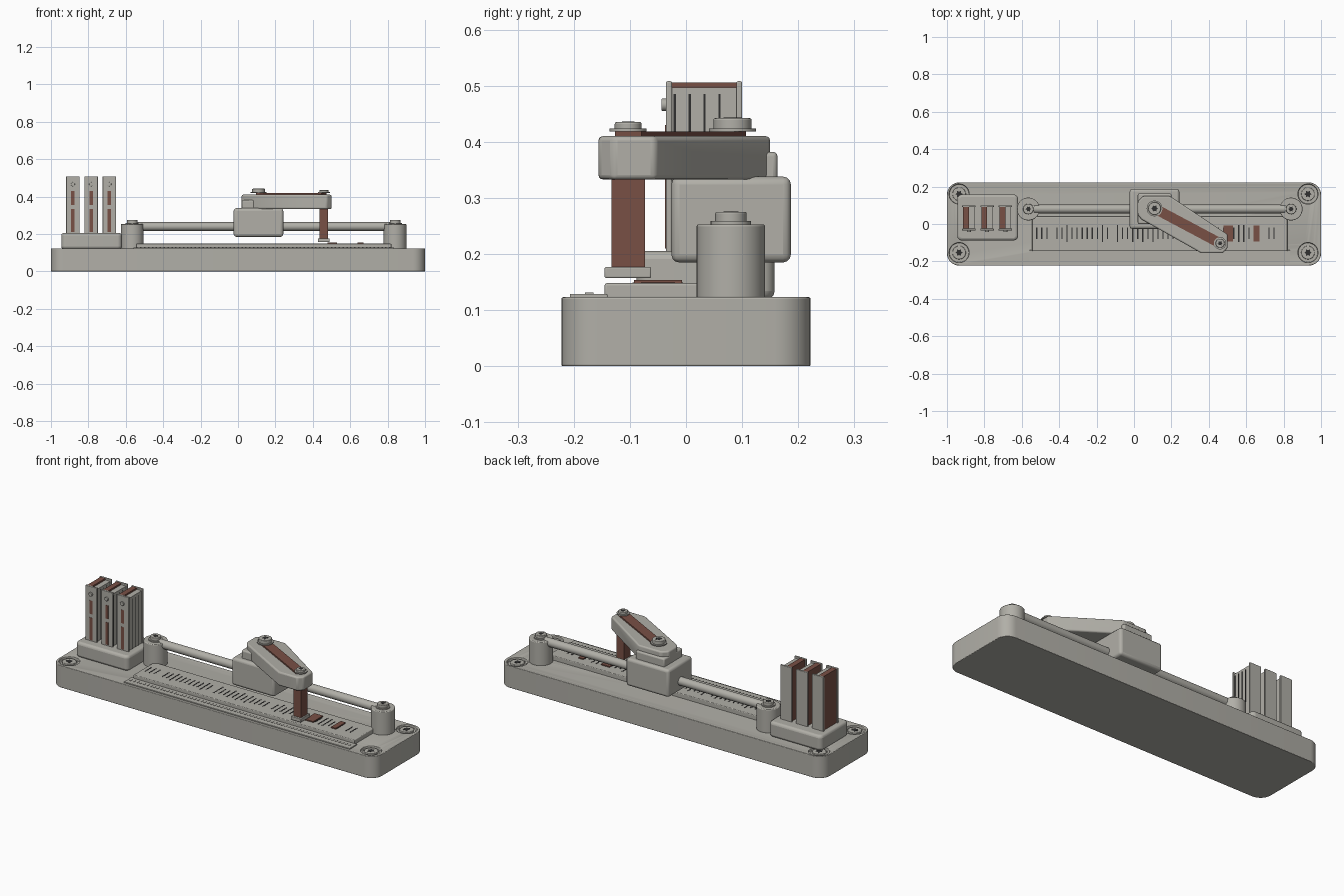
import bpy, bmesh, math, random
from mathutils import Vector

random.seed(4)
cube = bpy.data.objects.get("Cube")
if cube:
    bpy.data.objects.remove(cube, do_unlink=True)


def material(name, rgb):
    m = bpy.data.materials.new(name)
    m.use_nodes = True
    m.diffuse_color = (*rgb, 1)
    bsdf = next(n for n in m.node_tree.nodes if n.type == 'BSDF_PRINCIPLED')
    bsdf.inputs["Base Color"].default_value = (*rgb, 1)
    return m


GREY = material("warm grey", (0.44, 0.43, 0.39))
BROWN = material("red brown", (0.19, 0.08, 0.06))
DARK = material("slot dark", (0.03, 0.03, 0.03))


def finish(name, bm, mat, bevel=0, segments=3):
    bmesh.ops.recalc_face_normals(bm, faces=bm.faces)
    mesh = bpy.data.meshes.new(name)
    bm.to_mesh(mesh)
    bm.free()
    mesh.materials.append(mat)
    ob = bpy.data.objects.new(name, mesh)
    bpy.context.collection.objects.link(ob)
    bpy.ops.object.select_all(action='DESELECT')
    bpy.context.view_layer.objects.active = ob
    ob.select_set(True)
    bpy.ops.object.shade_smooth_by_angle(angle=math.radians(35))
    if bevel:
        mod = ob.modifiers.new("Bevel", 'BEVEL')
        mod.width, mod.segments = bevel, segments
        mod.limit_method, mod.angle_limit = 'ANGLE', math.radians(30)
    return ob


def add_prism(bm, outline, z0, z1):
    face = bm.faces.new([bm.verts.new((x, y, z0)) for x, y in outline])
    top = bmesh.ops.extrude_face_region(bm, geom=[face])["geom"]
    bmesh.ops.translate(bm, verts=[v for v in top if isinstance(v, bmesh.types.BMVert)],
                        vec=(0, 0, z1 - z0))


def prism(name, outline, z0, z1, mat=GREY, bevel=0):
    bm = bmesh.new()
    add_prism(bm, outline, z0, z1)
    return finish(name, bm, mat, bevel)


def rect(x0, x1, y0, y1):
    return [(x0, y0), (x1, y0), (x1, y1), (x0, y1)]


def round_rect(x0, x1, y0, y1, r, n=8):
    pts = []
    for i, (cx, cy) in enumerate(rect(x0 + r, x1 - r, y0 + r, y1 - r)):
        for k in range(n + 1):
            a = math.pi * (1 + i / 2) + math.pi / 2 * k / n
            pts.append((cx + r * math.cos(a), cy + r * math.sin(a)))
    return pts


def ring(x, y, r, n=40, star=0):
    return [(x + (r - star * (i % 2)) * math.cos(math.tau * i / n),
             y + (r - star * (i % 2)) * math.sin(math.tau * i / n)) for i in range(n)]


def box(name, x, y, z, mat=GREY, bevel=0):
    return prism(name, rect(*x, *y), *z, mat, bevel)


def screw(name, x, y, z0, z1, r, washer=0):
    if washer:
        prism(name + "_washer", ring(x, y, washer), z0, z0 + 0.006)
    prism(name + "_head", ring(x, y, r), z0, z1, GREY, 0.003)
    prism(name + "_socket", ring(x, y, r * 0.55, 12, r * 0.2), z1, z1 + 0.001, DARK)


# Base slab with four counterbored corner screws
base = prism("base", round_rect(-1, 1, -0.222, 0.222, 0.065), 0, 0.123, GREY, 0.003)
corners = [(x, y) for x in (-0.935, 0.93) for y in (-0.153, 0.16)]
bm = bmesh.new()
for x, y in corners:
    add_prism(bm, ring(x, y, 0.053), 0.108, 0.2)
cutter = finish("recess_cutter", bm, GREY)
bpy.context.view_layer.objects.active = base
cut = base.modifiers.new("Recesses", 'BOOLEAN')
cut.object, cut.solver = cutter, 'EXACT'
base.modifiers.move(1, 0)
bpy.ops.object.modifier_apply(modifier="Recesses")
bpy.data.objects.remove(cutter, do_unlink=True)
for i, (x, y) in enumerate(corners):
    screw(f"corner_screw_{i + 1}", x, y, 0.107, 0.122, 0.036, 0.045)

# Track plate, its tick slots and the lower ruler
box("track_plate", (-0.545, 0.82), (-0.145, 0.04), (0.12, 0.148), GREY, 0.004)
box("ruler_plate", (-0.56, 0.835), (-0.207, -0.14), (0.12, 0.129), GREY, 0.002)
bm = bmesh.new()
for i in range(49):
    if random.random() > 0.12:
        x = -0.52 + i * 0.027
        reach = random.choice((0.03, 0.03, 0.045))
        add_prism(bm, rect(x - 0.003, x + 0.003, -0.05 - reach, -0.05 + reach), 0.147, 0.149)
finish("track_ticks", bm, DARK)
bm = bmesh.new()
for i in range(66):
    x = -0.54 + i * 0.0208
    add_prism(bm, rect(x - 0.004, x + 0.004, -0.18, -0.165), 0.128, 0.131)
finish("ruler_ticks", bm, GREY)
box("marker_wide", (0.478, 0.53), (-0.093, -0.007), (0.147, 0.154), BROWN)
box("marker_narrow", (0.64, 0.67), (-0.093, -0.007), (0.147, 0.154), BROWN)

# Rail and its end posts
for side, x in (("right", -0.565), ("left", 0.84)):
    prism(side + "_post", ring(x, 0.08, 0.061, 48), 0.12, 0.253, GREY, 0.004)
    screw(side + "_post_screw", x, 0.08, 0.253, 0.275, 0.028, 0.036)
rail = prism("rail", ring(0, 0, 0.023), -0.7, 0.7)
rail.rotation_euler = (0, math.pi / 2, 0)
rail.location = (0.137, 0.08, 0.24)

# Carriage, collar and swinging arm
box("carriage", (-0.023, 0.242), (-0.026, 0.187), (0.185, 0.338), GREY, 0.014)
box("arm_collar", (0.02, 0.2), (0.0, 0.163), (0.33, 0.382), GREY, 0.008)
arm = [(0.02, 0.05), (0.02, 0.12), (0.05, 0.15), (0.19, 0.15), (0.5, -0.055),
       (0.5, -0.13), (0.475, -0.156), (0.36, -0.156), (0.04, 0.025)]
prism("arm", arm, 0.333, 0.41, GREY, 0.008)
pivot, tip = Vector((0.11, 0.083)), Vector((0.46, -0.103))
along = (tip - pivot).normalized()
across = Vector((-along.y, along.x)) * 0.027
prism("arm_strip", [pivot - across, tip - across, tip + across, pivot + across],
      0.408, 0.418, BROWN)
screw("pivot_screw", *pivot, 0.418, 0.442, 0.034, 0.042)
screw("tip_screw", *tip, 0.418, 0.435, 0.024, 0.033)

# Probe hanging from the arm tip
box("probe_leg", (0.435, 0.482), (-0.133, -0.073), (0.17, 0.34), BROWN)
box("probe_foot", (0.427, 0.49), (-0.145, -0.062), (0.157, 0.177), GREY, 0.003)

# Rack holding three upright cartridges
prism("rack", round_rect(-0.945, -0.62, -0.088, 0.158, 0.025), 0.12, 0.205, GREY, 0.014)
for i, x in enumerate((-0.883, -0.785, -0.688)):
    name = f"cartridge_{i + 1}"
    x0, x1 = x - 0.036, x + 0.036
    box(name + "_front", (x0, x1), (-0.036, -0.025), (0.2, 0.508), GREY, 0.003)
    box(name + "_back", (x0, x1), (0.09, 0.1), (0.2, 0.508), GREY, 0.003)
    box(name + "_core", (x0 + 0.006, x0 + 0.036), (-0.026, 0.091), (0.2, 0.506), BROWN)
    box(name + "_cover", (x0 + 0.036, x1 - 0.006), (-0.026, 0.091), (0.2, 0.497), GREY)
    for k in range(4):
        y = -0.02 + k * 0.0265
        box(f"{name}_groove_{k + 1}", (x1 - 0.008, x1 - 0.005), (y - 0.002, y + 0.002),
            (0.205, 0.485), DARK)
    for part, z in (("upper", (0.355, 0.43)), ("lower", (0.21, 0.335))):
        box(f"{name}_{part}_slot", (x - 0.009, x + 0.009), (-0.037, -0.034), z, BROWN)
    pin = prism(name + "_pin", ring(0, 0, 0.011, 20), 0, 0.012, GREY, 0.002)
    pin.rotation_euler = (math.pi / 2, 0, 0)
    pin.location = (x, -0.032, 0.466)
